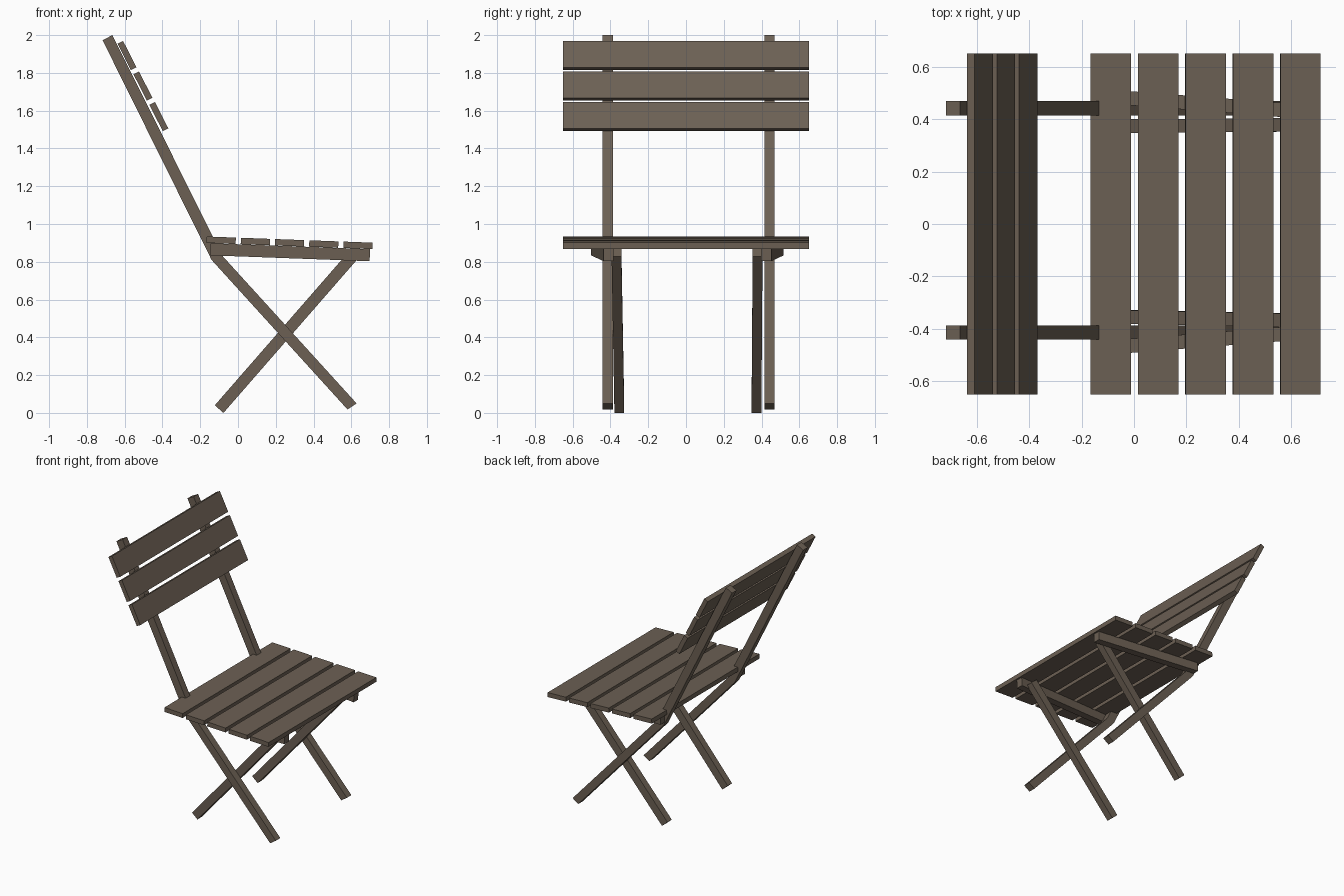
import bpy, bmesh, math
from mathutils import Vector

if "Cube" in bpy.data.objects:
    bpy.data.objects.remove(bpy.data.objects["Cube"])

wood = bpy.data.materials.new("brown wood")
wood.diffuse_color = (0.15, 0.117, 0.088, 1)
wood.use_nodes = True
wood.node_tree.nodes["Principled BSDF"].inputs["Base Color"].default_value = wood.diffuse_color


def prism(name, profile, y_a, y_b):
    """Solid from an x/z profile; y_a and y_b give the near and far y at each profile point."""
    bm = bmesh.new()
    near = [bm.verts.new((x, y, z)) for (x, z), y in zip(profile, y_a)]
    far = [bm.verts.new((x, y, z)) for (x, z), y in zip(profile, y_b)]
    n = len(profile)
    bm.faces.new(near)
    bm.faces.new(far[::-1])
    for i in range(n):
        j = (i + 1) % n
        bm.faces.new((near[i], far[i], far[j], near[j]))
    bmesh.ops.recalc_face_normals(bm, faces=bm.faces)
    mesh = bpy.data.meshes.new(name)
    bm.to_mesh(mesh)
    bm.free()
    mesh.materials.append(wood)
    ob = bpy.data.objects.new(name, mesh)
    bpy.context.collection.objects.link(ob)
    return ob


def bar(name, a, b, height, y_start, y_end, width):
    """Square-ended bar from a to b in x/z, with its own y centre at each end."""
    a, b = Vector(a), Vector(b)
    d = (b - a).normalized()
    n = Vector((-d.y, d.x)) * height / 2
    mid = [y_start, y_end, y_end, y_start]
    return prism(name, [a - n, b - n, b + n, a + n],
                 [y - width / 2 for y in mid], [y + width / 2 for y in mid])


# Seat slats, lying along the sloping rails
slope = -0.037
for i in range(5):
    x = -0.089 + 0.181 * i
    z = 0.916 + slope * (x + 0.146)
    bar("seat_slat", (x - 0.077, z - 0.077 * slope), (x + 0.077, z + 0.077 * slope),
        0.034, 0, 0, 1.3)

# Backrest slats, in front of the leaning uprights
lean = Vector((0.45, -0.893)) * 0.078
for i in range(3):
    c = Vector((-0.588 + 0.0845 * i, 1.892 - 0.1615 * i))
    bar("back_slat", c - lean, c + lean, 0.033, 0, 0, 1.3)

# Bent uprights that run down into the forward legs
bent = [(-0.717, 1.973), (-0.14, 0.81), (0.58, 0.018),
        (0.628, 0.05), (-0.083, 0.832), (-0.665, 2.0)]
for y in (-0.414, 0.442):
    prism("bent_upright_leg", bent, [y - 0.027] * 6, [y + 0.027] * 6)

# Crossing legs, slightly splayed
for y0, y1 in ((-0.353, -0.368), (0.373, 0.379)):
    bar("crossing_leg", (-0.10, 0.02), (0.622, 0.848), 0.061, y0, y1, 0.052)

# Seat rails, converging towards the front
for y0, y1 in ((-0.475, -0.410), (0.490, 0.425)):
    bar("seat_rail", (-0.146, 0.866), (0.698, 0.835), 0.064, y0, y1, 0.054)
